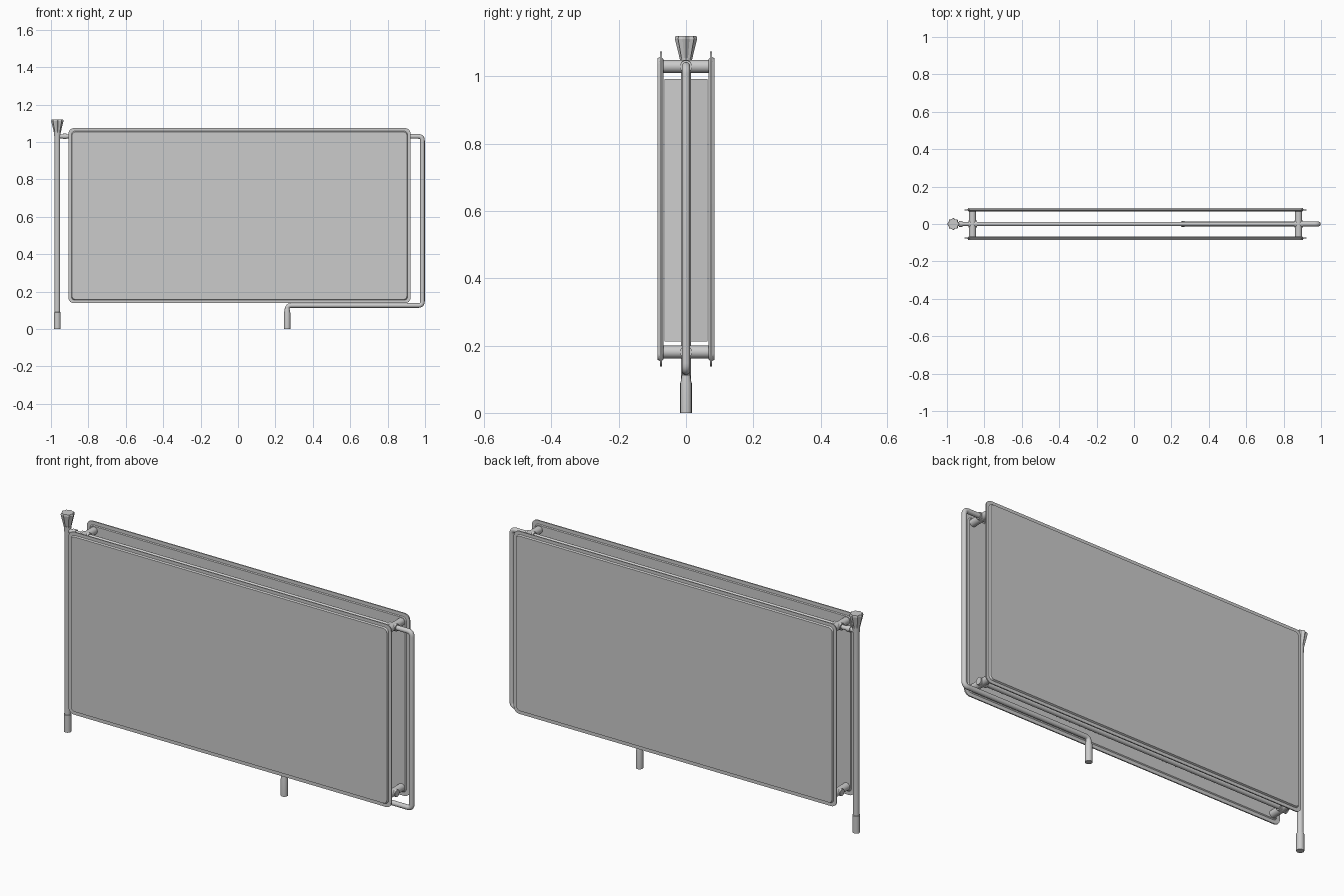
import bpy, bmesh, math
from mathutils import Vector

cube = bpy.data.objects.get("Cube")
if cube:
    bpy.data.objects.remove(cube)

metal = bpy.data.materials.new("grey_metal")
metal.use_nodes = True
GREY = (0.6, 0.6, 0.6, 1)
metal.diffuse_color = GREY
metal.node_tree.nodes["Principled BSDF"].inputs["Base Color"].default_value = GREY


def finish(name, bm, smooth=True):
    bmesh.ops.recalc_face_normals(bm, faces=bm.faces)
    mesh = bpy.data.meshes.new(name)
    bm.to_mesh(mesh)
    bm.free()
    obj = bpy.data.objects.new(name, mesh)
    bpy.context.collection.objects.link(obj)
    mesh.materials.append(metal)
    if smooth:
        bpy.ops.object.select_all(action='DESELECT')
        obj.select_set(True)
        bpy.context.view_layer.objects.active = obj
        bpy.ops.object.shade_smooth_by_angle(angle=math.radians(35))
    return obj


def loft(name, rings, smooth=True):
    """Join rings of points into a capped solid."""
    bm = bmesh.new()
    loops = [[bm.verts.new(p) for p in ring] for ring in rings]
    n = len(loops[0])
    for a, b in zip(loops, loops[1:]):
        for i in range(n):
            bm.faces.new((a[i], a[(i + 1) % n], b[(i + 1) % n], b[i]))
    bm.faces.new(loops[0])
    bm.faces.new(loops[-1])
    return finish(name, bm, smooth)


def lathe(name, origin, axis, profile, sides=20):
    """Round part along an axis from (distance, radius) pairs."""
    turn = Vector(axis).to_track_quat('Z', 'Y')
    rings = []
    for d, r in profile:
        rings.append([Vector(origin) + turn @ Vector((r * math.cos(t), r * math.sin(t), d))
                      for t in (2 * math.pi * i / sides for i in range(sides))])
    return loft(name, rings)


def rounded_ring(y, inset, radius):
    """Rounded rectangle of the panel outline, shrunk by inset."""
    cx, cz, w, h = 0.008, 0.606, 0.915 - inset, 0.468 - inset
    pts = []
    for k, (sx, sz) in enumerate(((1, 1), (-1, 1), (-1, -1), (1, -1))):
        for j in range(7):
            t = math.pi / 2 * (k + j / 6)
            pts.append((cx + sx * (w - radius) + radius * math.cos(t), y,
                        cz + sz * (h - radius) + radius * math.sin(t)))
    return pts


def bent_pipe(name, points, radius, bend=0.022):
    """Pipe along a path with rounded corners."""
    pts = [Vector(p) for p in points]
    path = [pts[0]]
    for a, b, c in zip(pts, pts[1:], pts[2:]):
        p, q = b + (a - b).normalized() * bend, b + (c - b).normalized() * bend
        path += [(1 - t) ** 2 * p + 2 * t * (1 - t) * b + t * t * q for t in (i / 6 for i in range(7))]
    path.append(pts[-1])
    rings = []
    for i, p in enumerate(path):
        d = (path[min(i + 1, len(path) - 1)] - path[max(i - 1, 0)]).normalized()
        side = Vector((0, 1, 0))
        up = d.cross(side)
        rings.append([p + radius * (side * math.cos(t) + up * math.sin(t))
                      for t in (2 * math.pi * j / 16 for j in range(16))])
    return loft(name, rings)


# Pressed panels with a thin flange, and folded convector sheets behind them
for side, label in ((-1, "front"), (1, "back")):
    steps = ((0.067, 0.022, 0.02), (0.071, 0.018, 0.02), (0.071, 0, 0.03),
             (0.077, 0, 0.03), (0.077, 0.016, 0.02), (0.085, 0.02, 0.02))
    loft(label + "_panel", [rounded_ring(side * y, i, r) for y, i, r in steps])

    bm = bmesh.new()
    previous = None
    pitch, count = 0.056, 29
    for k in range(count):
        x = -0.8 + k * pitch
        for dx, y in ((0, 0.064), (0.02, 0.064), (0.028, 0.014), (0.048, 0.014)):
            edge = [bm.verts.new((x + dx, side * y, z)) for z in (0.212, 0.992)]
            if previous:
                bm.faces.new((previous[0], edge[0], edge[1], previous[1]))
            previous = edge
    finish(label + "_convector_sheet", bm, smooth=False)

# Cross pipes joining the panels, with a collar on each tee
for x, end in ((-0.863, "right"), (0.88, "left")):
    for z, level in ((0.181, "lower"), (1.03, "upper")):
        lathe(f"{level}_{end}_cross_pipe", (x, -0.07, z), (0, 1, 0), ((0, 0.019), (0.14, 0.019)))
        lathe(f"{level}_{end}_tee_collar", (x - 0.023, 0, z), (1, 0, 0), ((0, 0.018), (0.046, 0.018)))

# Headers between the tees
for z, level in ((0.181, "lower"), (1.03, "upper")):
    lathe(level + "_header", (-0.863, 0, z), (1, 0, 0), ((0, 0.012), (1.743, 0.012)))

# Return pipe round the left end and down to the floor
bent_pipe("return_pipe", ((0.88, 0, 1.03), (0.986, 0, 1.03), (0.986, 0, 0.126),
                          (0.263, 0, 0.126), (0.263, 0, 0.06)), 0.0125)
lathe("return_sleeve", (0.263, 0, 0), (0, 0, 1), ((0, 0.017), (0.085, 0.017), (0.112, 0.0125)))

# Supply riser with its floor sleeve and valve branch
lathe("supply_riser", (-0.966, 0, 0), (0, 0, 1),
      ((0, 0.018), (0.088, 0.018), (0.09, 0.0155), (1.02, 0.0155), (1.055, 0.018)))
lathe("valve_branch", (-0.966, 0, 1.03), (1, 0, 0),
      ((0, 0.011), (0.03, 0.011), (0.03, 0.015), (0.05, 0.015), (0.05, 0.011), (0.1, 0.011)))

# Fluted valve knob
knob = []
for z, r in ((1.05, 0.018), (1.112, 0.033), (1.121, 0.031)):
    knob.append([(-0.966 + r * (0.82 if i % 2 else 1) * math.cos(math.pi * i / 8), r * (0.82 if i % 2 else 1)
                  * math.sin(math.pi * i / 8), z) for i in range(16)])
loft("valve_knob", knob, smooth=False)
